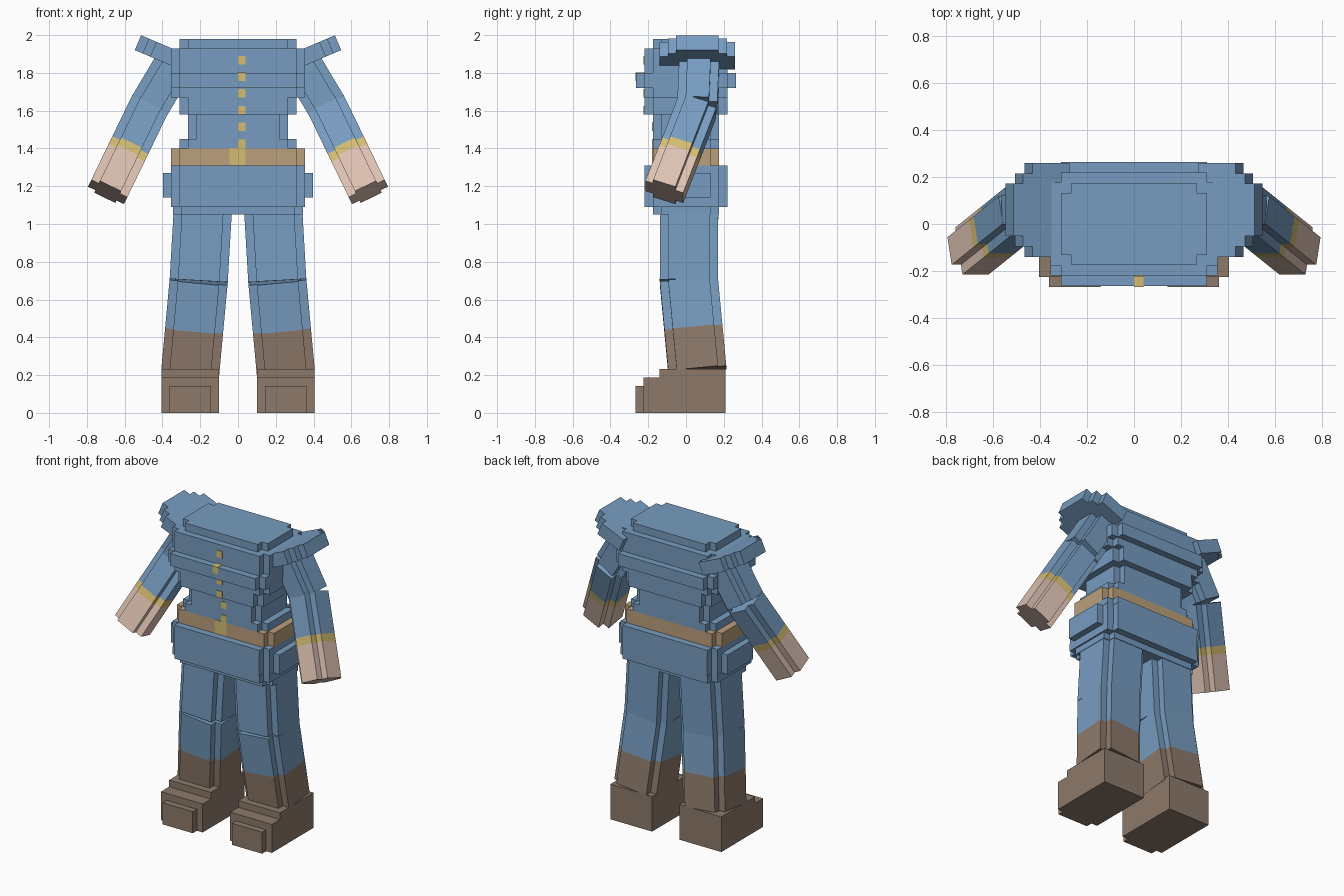
import bpy, bmesh
from mathutils import Vector

cube = bpy.data.objects.get("Cube")
if cube:
    bpy.data.objects.remove(cube, do_unlink=True)

STEP = 0.044  # width of one stair on the blocky corners


def material(name, rgb):
    m = bpy.data.materials.new(name)
    m.use_nodes = True
    m.diffuse_color = (*rgb, 1)
    m.node_tree.nodes["Principled BSDF"].inputs["Base Color"].default_value = (*rgb, 1)
    return m


BLUE = material("uniform blue", (0.185, 0.335, 0.53))
BROWN = material("boot brown", (0.27, 0.195, 0.147))
TAN = material("belt tan", (0.50, 0.35, 0.20))
SKIN = material("skin", (0.73, 0.54, 0.45))
GOLD = material("gold trim", (0.66, 0.505, 0.17))


def outline(hx, hy, steps, flat_inner=False):
    """Rectangle whose corners are cut into stairs."""
    quarter = []
    for i in range(steps + 1):
        quarter.append((hx - i * STEP, hy - (steps - i) * STEP))
        if i < steps:
            quarter.append((hx - (i + 1) * STEP, hy - (steps - i) * STEP))
    right = [(x, -y) for x, y in reversed(quarter)] + quarter
    if flat_inner:
        return right + [(-hx, hy), (-hx, -hy)]
    return right + [(-x, y) for x, y in reversed(right)]


def prism(name, shape, a, b, mat):
    """Sweep a flat outline straight from point a to point b."""
    a, b = Vector(a), Vector(b)
    d = (b - a).normalized()
    u = Vector((0, 1, 0)).cross(d).normalized()
    v = d.cross(u)
    bm = bmesh.new()
    rings = [[bm.verts.new(p + u * x + v * y) for x, y in shape] for p in (a, b)]
    for ring in rings:
        bm.faces.new(ring)
    n = len(shape)
    for i in range(n):
        j = (i + 1) % n
        bm.faces.new((rings[0][i], rings[0][j], rings[1][j], rings[1][i]))
    bmesh.ops.recalc_face_normals(bm, faces=bm.faces)
    mesh = bpy.data.meshes.new(name)
    bm.to_mesh(mesh)
    bm.free()
    mesh.materials.append(mat)
    ob = bpy.data.objects.new(name, mesh)
    bpy.context.collection.objects.link(ob)
    return ob


def box(name, x0, x1, y0, y1, z0, z1, mat):
    cx, cy = (x0 + x1) / 2, (y0 + y1) / 2
    return prism(name, outline((x1 - x0) / 2, (y1 - y0) / 2, 0),
                 (cx, cy, z0), (cx, cy, z1), mat)


# Torso: stacked layers (name, half width, half depth, bottom, top, stairs)
layers = [
    ("collar", 0.31, 0.175, 1.93, 1.98, 1, BLUE),
    ("upper_chest", 0.355, 0.22, 1.80, 1.93, 1, BLUE),
    ("chest_band", 0.355, 0.264, 1.72, 1.80, 1, BLUE),
    ("lower_chest", 0.355, 0.22, 1.67, 1.72, 1, BLUE),
    ("ribs", 0.31, 0.22, 1.58, 1.67, 1, BLUE),
    ("waist", 0.265, 0.175, 1.45, 1.58, 1, BLUE),
    ("lower_waist", 0.31, 0.175, 1.40, 1.45, 1, BLUE),
    ("belt", 0.355, 0.175, 1.31, 1.40, 1, TAN),
    ("upper_hips", 0.355, 0.22, 1.27, 1.31, 1, BLUE),
    ("hips", 0.397, 0.22, 1.14, 1.27, 2, BLUE),
    ("lower_hips", 0.355, 0.22, 1.09, 1.14, 1, BLUE),
    ("seat", 0.345, 0.175, 1.05, 1.09, 1, BLUE),
]
for name, hx, hy, z0, z1, steps, mat in layers:
    prism(name, outline(hx, hy, steps), (0, 0, z0), (0, 0, z1), mat)

# Buttons and buckle: thin plates on the front of their layer
for i, front in enumerate((0.175, 0.175, 0.22, 0.22, 0.264, 0.22)):
    z = 1.403 + i * 0.0885
    box(f"button_{i + 1}", 0, 0.04, -front - 0.004, -front + 0.004, z, z + 0.045, GOLD)
box("chest_button_top", 0, 0.04, -0.268, -0.22, 1.796, 1.803, GOLD)
box("buckle", -0.046, 0.04, -0.179, -0.171, 1.312, 1.403, GOLD)


def chain(side, s, shape, start, end, parts):
    """Straight limb split into coloured pieces; each part ends at a fraction."""
    a = Vector((s * start[0], *start[1:]))
    b = Vector((s * end[0], *end[1:]))
    t0 = 0
    for name, t1, mat in parts:
        prism(f"{side}_{name}", shape, a.lerp(b, t0), a.lerp(b, t1), mat)
        t0 = t1


leg_shape = outline(0.154, 0.154, 1)
arm_shape = outline(0.106, 0.106, 1)

for side, s in (("left", 1), ("right", -1)):
    # Legs with tall boots
    knee = (0.208, 0.015, 0.70)
    chain(side, s, leg_shape, (0.186, 0.017, 1.08), knee, [("thigh", 1, BLUE)])
    chain(side, s, leg_shape, knee, (0.252, 0.06, 0.225),
          [("shin", 0.54, BLUE), ("boot_shaft", 1, BROWN)])

    # Shoes: heel block with two lower toe steps
    for name, inner, outer, y0, y1, top in (
            ("shoe", 0.10, 0.405, -0.14, 0.21, 0.232),
            ("shoe_instep", 0.10, 0.405, -0.225, -0.14, 0.188),
            ("shoe_toe", 0.143, 0.363, -0.268, -0.225, 0.142)):
        x0, x1 = sorted((s * inner, s * outer))
        box(f"{side}_{name}", x0, x1, y0, y1, 0, top, BROWN)

    # Arms with cuffs and hands
    elbow = (0.472, 0.06, 1.62)
    chain(side, s, arm_shape, (0.335, 0.07, 1.85), elbow, [("upper_arm", 1, BLUE)])
    chain(side, s, arm_shape, elbow, (0.69, -0.115, 1.17),
          [("forearm", 0.49, BLUE), ("cuff", 0.58, GOLD), ("hand", 1, SKIN)])

    # Shoulder pad: stair-edged slab rising outwards
    up = Vector((-s * 0.39, 0, 0.92)).normalized() * 0.0425
    centre = Vector((s * 0.41, 0.06, 1.909))
    pad = [(s * x, y) for x, y in outline(0.13, 0.2, 2, flat_inner=True)]
    prism(f"{side}_shoulder_pad", pad, centre - up, centre + up, BLUE)
